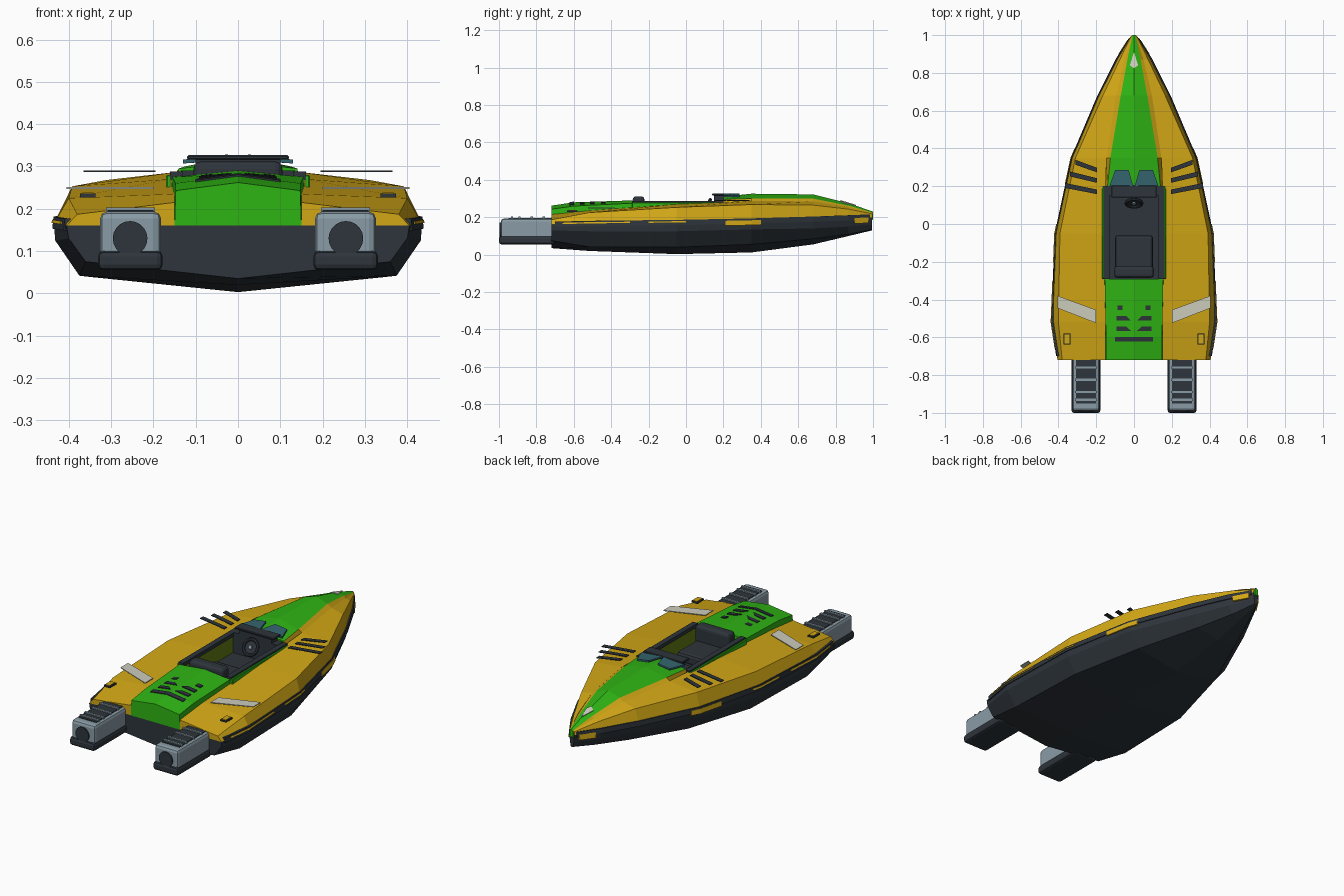
import bpy, bmesh, math
from mathutils import Vector

if "Cube" in bpy.data.objects:
    bpy.data.objects.remove(bpy.data.objects["Cube"], do_unlink=True)


def material(name, r, g, b):
    m = bpy.data.materials.new(name)
    m.use_nodes = True
    m.diffuse_color = (r, g, b, 1)
    bsdf = next(n for n in m.node_tree.nodes if n.type == 'BSDF_PRINCIPLED')
    bsdf.inputs["Base Color"].default_value = (r, g, b, 1)
    return m


GOLD = material("gold", 0.65, 0.39, 0.008)
GREEN = material("green", 0.028, 0.46, 0.007)
DARK = material("charcoal", 0.027, 0.035, 0.044)
STEEL = material("steel grey", 0.25, 0.33, 0.38)
GLASS = material("teal glass", 0.035, 0.13, 0.16)
WHITE = material("off white", 0.6, 0.6, 0.5)
OLIVE = material("olive", 0.12, 0.2, 0.006)


def finish(name, bm, *mats):
    bmesh.ops.recalc_face_normals(bm, faces=bm.faces)
    me = bpy.data.meshes.new(name)
    bm.to_mesh(me)
    bm.free()
    for m in mats:
        me.materials.append(m)
    ob = bpy.data.objects.new(name, me)
    bpy.context.collection.objects.link(ob)
    return ob


def loft(name, rings, mats, second=()):
    """Skin closed rings of points; segments listed in second use material 1."""
    bm = bmesh.new()
    rows = [[bm.verts.new(p) for p in ring] for ring in rings]
    n = len(rows[0])
    for a, b in zip(rows, rows[1:]):
        for j in range(n):
            k = (j + 1) % n
            f = bm.faces.new((a[j], a[k], b[k], b[j]))
            f.material_index = 1 if j in second else 0
    bm.faces.new(rows[0])
    bm.faces.new(rows[-1][::-1])
    return finish(name, bm, *mats)


def box(name, lo, hi, mat, bevel=0.0, segments=2):
    bm = bmesh.new()
    bmesh.ops.create_cube(bm, size=1)
    for v in bm.verts:
        v.co = [(a + b) / 2 + c * (b - a) for a, b, c in zip(lo, hi, v.co)]
    if bevel:
        bmesh.ops.bevel(bm, geom=bm.edges[:], offset=bevel, segments=segments,
                        profile=0.5, affect='EDGES')
    return finish(name, bm, mat)


def plate(name, pts, mat, thick=0.006):
    """Thin plate with the given upper outline."""
    return loft(name, [pts, [(x, y, z - thick) for x, y, z in pts]], [mat])


def sides(x0, x1, s):
    return min(x0 * s, x1 * s), max(x0 * s, x1 * s)


# Hull stations: y, keel z, then chine, side, rail, shoulder and inner edge (x, z)
STATIONS = [
    (-.72, .035, .36, .075, .40, .13, .405, .16, .38, .187, .15, .215),
    (-.52, .02, .375, .042, .432, .125, .435, .165, .40, .225, .15, .235),
    (-.05, .003, .36, .04, .412, .125, .416, .17, .392, .253, .16, .27),
    (.35, .012, .26, .055, .325, .135, .33, .178, .31, .268, .145, .287),
    (.68, .055, .13, .085, .18, .14, .19, .188, .165, .265, .095, .285),
    (.87, .1, .055, .11, .085, .15, .095, .195, .075, .243, .05, .255),
    (.995, .13, .008, .135, .012, .16, .016, .2, .014, .218, .01, .224),
]


def station(y):
    for a, b in zip(STATIONS, STATIONS[1:]):
        if y <= b[0]:
            t = (y - a[0]) / (b[0] - a[0])
            return [p + (q - p) * t for p, q in zip(a, b)]


def span(y0, y1):
    return [station(y0)] + [s for s in STATIONS if y0 < s[0] < y1] + [station(y1)]


# Lower hull
rings = []
for y, k, cx, cz, sx, sz, rx, rz, *_ in STATIONS:
    half = [(cx, y, cz), (sx, y, sz), (rx, y, rz)]
    rings.append([(0, y, k)] + half + [(-x, y, z) for x, y, z in half[::-1]])
loft("lower_hull", rings, [DARK])


def side_band(name, y0, y1, low, high, out, mat, s):
    """Strip following the rail line of the hull."""
    rings = []
    for st in span(y0, y1):
        y, x, z = st[0], st[6], st[7]
        rings.append([(s * (x - .012), y, z + low), (s * (x + out), y, z + low),
                      (s * (x + out - .003), y, z + high), (s * (x - .012), y, z + high)])
    loft(name, rings, [mat])


for s, tag in ((1, "left"), (-1, "right")):
    # Side decks, rub rail and side markings
    loft(tag + "_side_deck", [[(s * t[6], t[0], t[7]), (s * t[8], t[0], t[9]),
                               (s * t[10], t[0], t[11]), (s * t[10], t[0], t[7])]
                              for t in STATIONS], [GOLD])
    side_band(tag + "_rub_rail", -.7, .985, -.012, .016, .004, DARK, s)
    for y0, y1, low, high in ((.21, .4, -.02, .006), (.9, .975, -.03, .0),
                              (-.66, -.3, .002, .009), (-.2, 0, .002, .009)):
        side_band(tag + "_side_marking", y0, y1, low, high, .0065, GOLD, s)

    # Deck stripes, pale panels and small hatches
    for x1, ya, yb in ((.31, .34, .285), (.34, .278, .23), (.365, .217, .17)):
        plate(tag + "_deck_stripe", [(s * x1, ya, .291), (s * .195, yb + .012, .291),
                                     (s * .195, yb - .012, .291), (s * x1, ya - .026, .291)],
              DARK, .004)
    plate(tag + "_pale_panel", [(s * .405, -.38, .251), (s * .2, -.455, .251),
                                (s * .2, -.525, .251), (s * .405, -.445, .251)], WHITE, .004)
    for nm, m, e, z in (("_hatch_frame", DARK, .005, .236), ("_hatch", GOLD, 0, .239)):
        a, b = sides(.342 - e, .368 + e, s)
        box(tag + nm, (a, -.632 - e, z - .009), (b, -.585 + e, z), m)

    # Engines
    a, b = sides(.182, .326, s)
    box(tag + "_engine_body", (a, -.99, .085), (b, -.7, .193), STEEL, .016)
    a, b = sides(.178, .331, s)
    box(tag + "_engine_skid", (a, -1, .055), (b, -.7, .1), DARK, .013)
    a, b = sides(.2, .308, s)
    box(tag + "_engine_step", (a, -.95, .185), (b, -.72, .197), DARK)
    for y in (-.76, -.825, -.89, -.93):
        a, b = sides(.196, .312, s)
        box(tag + "_engine_rung", (a, y - .006, .19), (b, y + .006, .203), STEEL)
    bpy.ops.mesh.primitive_cylinder_add(vertices=20, radius=.041, depth=.03,
                                        location=(s * .255, -.981, .13),
                                        rotation=(math.pi / 2, 0, 0))
    nozzle = bpy.context.object
    nozzle.name = tag + "_engine_nozzle"
    nozzle.data.materials.append(DARK)

    # Cockpit walls and rims
    a, b = sides(.131, .161, s)
    box(tag + "_cockpit_rim", (a, -.29, .268), (b, .2, .288), DARK)
    a, b = sides(.136, .162, s)
    box(tag + "_cockpit_wall", (a, -.29, .165), (b, .2, .27), OLIVE)
    a, b = sides(.155, .17, s)
    box(tag + "_cockpit_trim", (a, -.29, .24), (b, .2, .28), GREEN, .003, 1)

    # Split windscreen
    plate(tag + "_windscreen", [(s * .13, .2, .316), (s * .1, .285, .318),
                                (s * .028, .285, .328), (s * .004, .2, .326)], GLASS, .009)


# Green centre decks: y, base x, base z, edge x, edge z, ridge z
def centre_deck(name, rows, second):
    rings = [[(w, y, z0), (e, y, z1), (0, y, zc), (-e, y, z1), (-w, y, z0)]
             for y, w, z0, e, z1, zc in rows]
    loft(name, rings, [GREEN, GOLD], second)


centre_deck("fore_deck", [
    (.2, .155, .2, .14, .295, .31), (.35, .147, .285, .125, .3, .326),
    (.68, .097, .284, .07, .3, .322), (.87, .051, .25, .035, .262, .275),
    (1, .01, .215, .008, .224, .23)], (0, 3))
AFT = [(-.72, .15, .158, .147, .243, .262), (-.6, .15, .16, .148, .26, .28),
       (-.29, .158, .16, .155, .275, .29)]
centre_deck("aft_deck", AFT, ())
box("bow_cap", (-.013, .97, .185), (.013, 1, .222), GREEN, .004, 1)
plate("bow_marker", [(0, .91, .266), (.022, .84, .279), (0, .825, .292),
                     (-.022, .84, .279)], WHITE, .005)


def aft_point(x, y):
    """Point just above the aft deck."""
    a, b = (AFT[0], AFT[1]) if y < AFT[1][0] else (AFT[1], AFT[2])
    t = (y - a[0]) / (b[0] - a[0])
    edge, ridge = (a[i] + (b[i] - a[i]) * t for i in (4, 5))
    return (x, y, ridge - (ridge - edge) * abs(x) / .15 + .004)


# Aft deck vents, with slanted inner ends
for s in (1, -1):
    for y, outer, far, near in ((-.61, .1, 0, 0), (-.555, .092, .04, .015),
                                (-.5, .092, .04, .015), (-.443, .088, .06, .06)):
        plate("aft_vent", [aft_point(s * outer, y + .012), aft_point(s * far, y + .012),
                           aft_point(s * near, y - .012), aft_point(s * outer, y - .012)], DARK)

# Cockpit floor, dashboard and seat
box("cockpit_floor", (-.14, -.295, .155), (.14, .21, .178), DARK)
box("dashboard", (-.135, .15, .17), (.135, .205, .29), DARK)
box("dashboard_hood", (-.12, .14, .316), (.12, .203, .327), DARK, .003, 1)
box("dashboard_screen", (-.1, .15, .28), (.1, .2, .32), DARK)
box("seat_cushion", (-.1, -.24, .17), (.1, -.06, .228), DARK, .014)
box("seat_back", (-.105, -.285, .17), (.105, -.222, .312), DARK, .018, 3)

# Steering wheel with hub and column
TILT = Vector((0, -1, .55)).to_track_quat('Z', 'Y').to_euler()
bpy.ops.mesh.primitive_torus_add(major_segments=24, minor_segments=8, major_radius=.041,
                                 minor_radius=.009, location=(0, .11, .258), rotation=TILT)
wheel = bpy.context.object
wheel.name = "steering_wheel"
wheel.data.materials.append(DARK)
for nm, r, depth, y, z, m in (("wheel_disc", .038, .006, .114, .256, DARK),
                              ("wheel_hub", .01, .014, .11, .258, STEEL),
                              ("wheel_column", .013, .06, .14, .242, DARK)):
    bpy.ops.mesh.primitive_cylinder_add(vertices=16, radius=r, depth=depth,
                                        location=(0, y, z), rotation=TILT)
    part = bpy.context.object
    part.name = nm
    part.data.materials.append(m)
